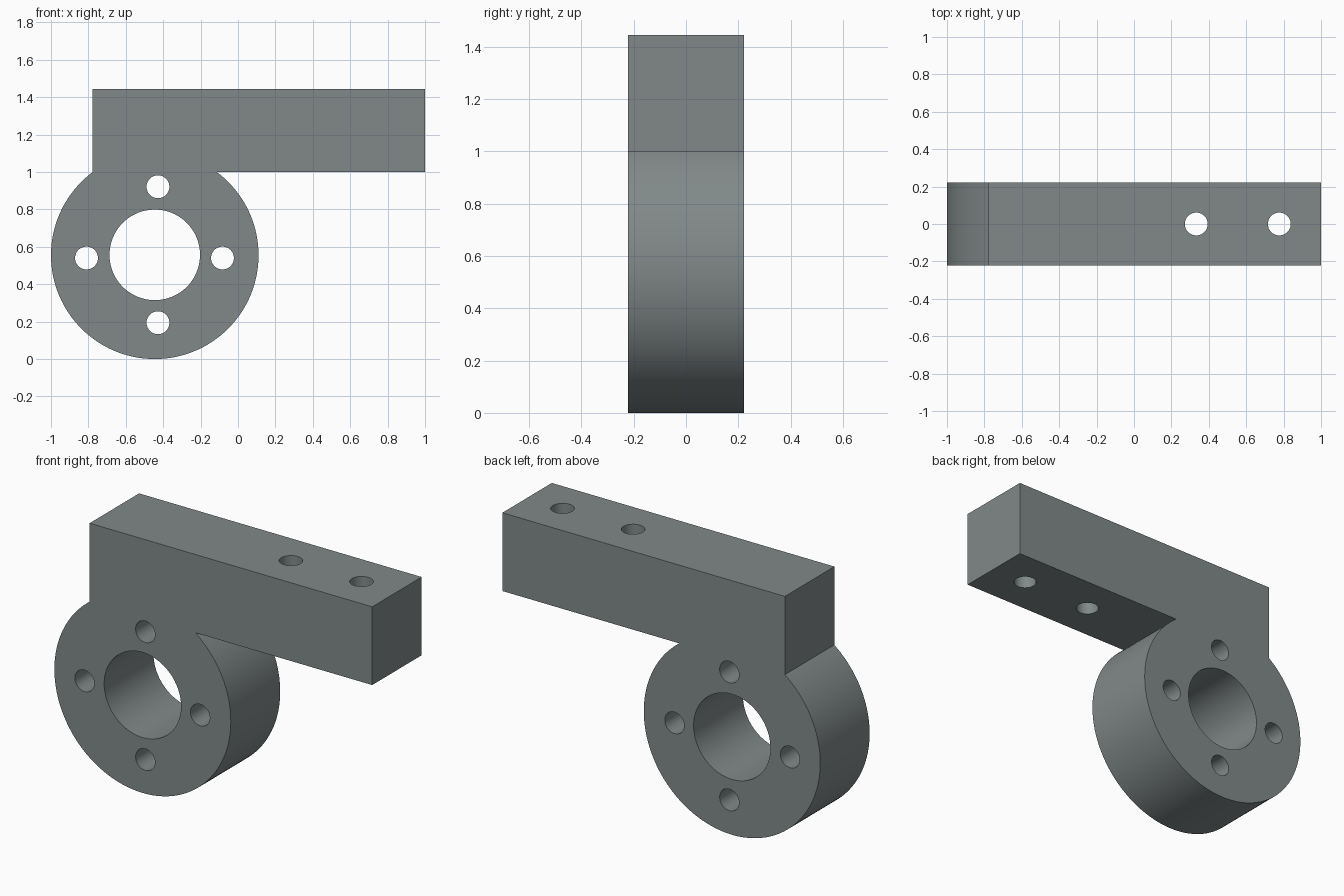
import bpy
import math

if "Cube" in bpy.data.objects:
    bpy.data.objects.remove(bpy.data.objects["Cube"])

DEPTH = 0.444                 # thickness of the whole bracket along y
CX, CZ, R = -0.445, 0.555, 0.555
HOLE_R = 0.061

steel = bpy.data.materials.new("grey_steel")
steel.diffuse_color = (0.22, 0.25, 0.25, 1)
steel.use_nodes = True
steel.node_tree.nodes["Principled BSDF"].inputs["Base Color"].default_value = steel.diffuse_color


def cylinder(name, radius, length, loc, along_y=True, sides=64):
    rot = (math.pi / 2, 0, 0) if along_y else (0, 0, 0)
    bpy.ops.mesh.primitive_cylinder_add(vertices=sides, radius=radius, depth=length,
                                        location=loc, rotation=rot)
    ob = bpy.context.object
    ob.name = name
    ob.data.materials.append(steel)
    return ob


def block(name, x0, x1, z0, z1):
    bpy.ops.mesh.primitive_cube_add(size=1, location=((x0 + x1) / 2, 0, (z0 + z1) / 2))
    ob = bpy.context.object
    ob.name = name
    ob.scale = (x1 - x0, DEPTH, z1 - z0)
    bpy.ops.object.transform_apply(location=False, rotation=False, scale=True)
    ob.data.materials.append(steel)
    return ob


def combine(target, other, operation):
    other.hide_render = True
    mod = target.modifiers.new(operation.lower(), 'BOOLEAN')
    mod.operation = operation
    mod.solver = 'EXACT'
    mod.object = other
    bpy.context.view_layer.objects.active = target
    bpy.ops.object.modifier_apply(modifier=mod.name)
    bpy.data.objects.remove(other, do_unlink=True)


# Round flange fused with the horizontal arm
bracket = cylinder("clamp_bracket", R, DEPTH, (CX, 0, CZ), sides=128)
combine(bracket, block("arm", -0.778, 1.0, 1.0, 1.445), 'UNION')

# Central bore
combine(bracket, cylinder("bore", 0.242, 1, (CX, 0, CZ + 0.002), sides=96), 'DIFFERENCE')

# Four bolt holes around the bore
for x, z in ((-0.428, 0.921), (-0.428, 0.194), (-0.81, 0.54), (-0.083, 0.54)):
    combine(bracket, cylinder("bolt_hole", HOLE_R, 1, (x, 0, z)), 'DIFFERENCE')

# Two vertical mounting holes through the arm
for x in (0.333, 0.777):
    combine(bracket, cylinder("mount_hole", HOLE_R, 1, (x, 0, 1.22), along_y=False), 'DIFFERENCE')

# Smooth curved walls, crisp edges
bpy.ops.object.select_all(action='DESELECT')
bracket.select_set(True)
bpy.context.view_layer.objects.active = bracket
bpy.ops.object.shade_smooth_by_angle(angle=math.radians(30))
